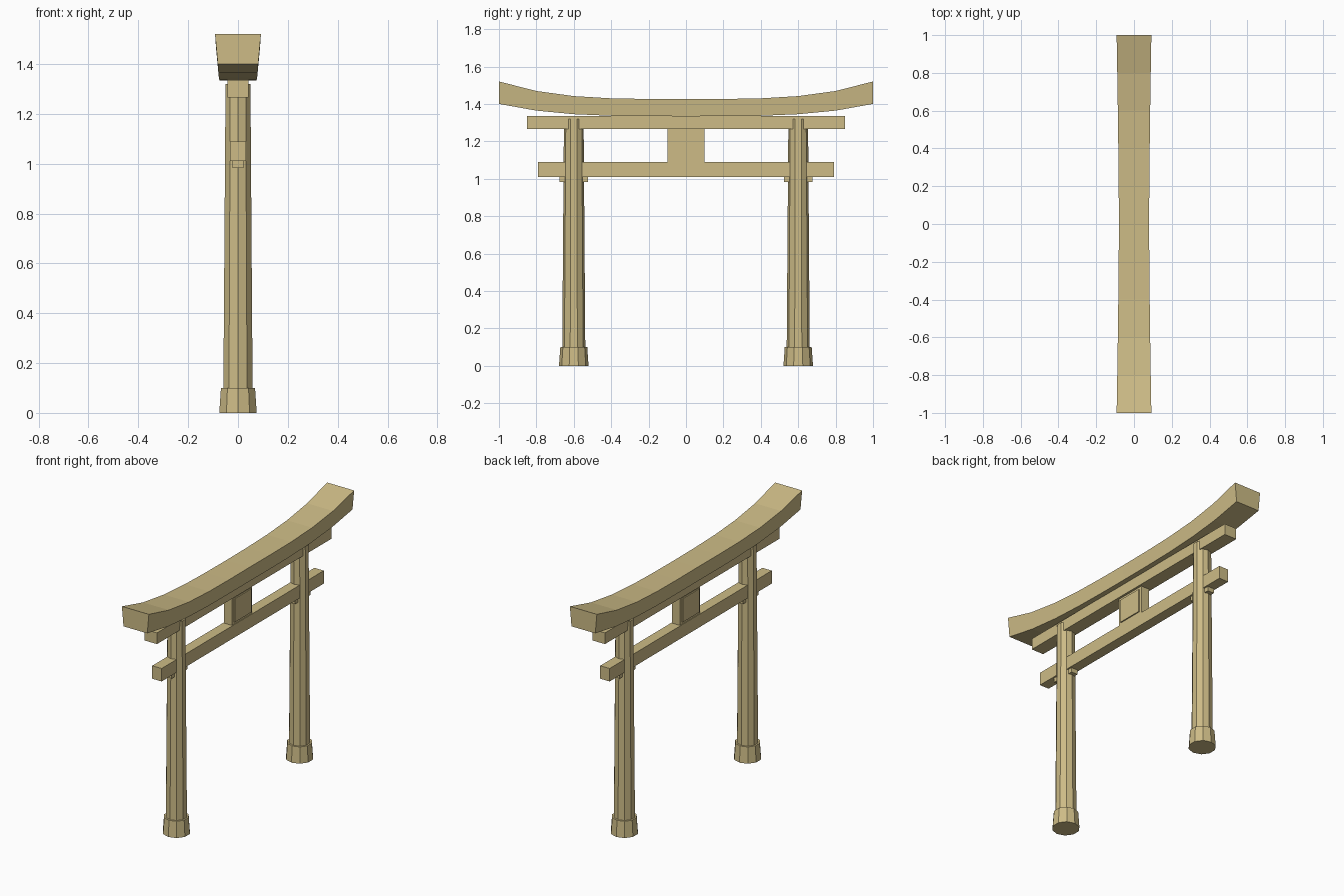
import bpy, bmesh, math

if "Cube" in bpy.data.objects:
    bpy.data.objects.remove(bpy.data.objects["Cube"])

wood = bpy.data.materials.new("tan_wood")
wood.diffuse_color = (0.61, 0.50, 0.24, 1.0)
wood.use_nodes = True
wood.node_tree.nodes["Principled BSDF"].inputs["Base Color"].default_value = wood.diffuse_color


def finish(name, bm):
    bmesh.ops.recalc_face_normals(bm, faces=bm.faces)
    mesh = bpy.data.meshes.new(name)
    bm.to_mesh(mesh)
    bm.free()
    mesh.materials.append(wood)
    obj = bpy.data.objects.new(name, mesh)
    bpy.context.collection.objects.link(obj)
    return obj


def loft(name, rings):
    """Skin a list of closed rings and cap both ends."""
    bm = bmesh.new()
    loops = [[bm.verts.new(p) for p in ring] for ring in rings]
    n = len(loops[0])
    for a, b in zip(loops, loops[1:]):
        for i in range(n):
            j = (i + 1) % n
            bm.faces.new((a[i], a[j], b[j], b[i]))
    bm.faces.new(loops[0])
    bm.faces.new(loops[-1])
    return finish(name, bm)


def box(name, hx, hy, z0, z1, x=0, y=0):
    def ring(z):
        return [(x + sx * hx, y + sy * hy, z)
                for sx, sy in ((-1, -1), (1, -1), (1, 1), (-1, 1))]
    return loft(name, [ring(z0), ring(z1)])


def post(name, y, r0, r1, z0, z1, sides=10):
    """Tapered ten-sided column with corners on the y axis."""
    def ring(r, z):
        angles = [math.tau * i / sides for i in range(sides)]
        return [(r * math.sin(a), y + r * math.cos(a), z) for a in angles]
    return loft(name, [ring(r0, z0), ring(r1, z1)])


# Curved top lintel: trapezoid section that rises and widens toward the ends
sections = []
for i in range(11):
    y = -1 + i * 0.2
    t = abs(y) ** 3.5
    top, bottom = 1.426 + 0.094 * t, 1.334 + 0.066 * t
    w = abs(y) ** 1.5
    wt, wb = 0.080 + 0.012 * w, 0.073 + 0.008 * w
    sections.append([(-wb, y, bottom), (wb, y, bottom), (wt, y, top), (-wt, y, top)])
loft("curved_lintel", sections)

# Straight beams
box("upper_beam", 0.042, 0.85, 1.266, 1.335)
box("lower_beam", 0.032, 0.79, 1.01, 1.09)

# Centre strut with a thin raised panel on both faces
box("centre_strut", 0.028, 0.098, 1.085, 1.27)
for side, label in ((-1, "left"), (1, "right")):
    box("strut_panel_" + label, 0.004, 0.08, 1.105, 1.25, x=side * 0.031)

# Pillars, base collars and wedges
for side, label in ((-1, "front"), (1, "back")):
    y = side * 0.6
    post("pillar_" + label, y, 0.062, 0.0525, 0.05, 1.32)
    post("pillar_base_" + label, y, 0.079, 0.072, 0.0, 0.10)
    box("wedge_" + label, 0.022, 0.077, 0.982, 1.012, y=y)
